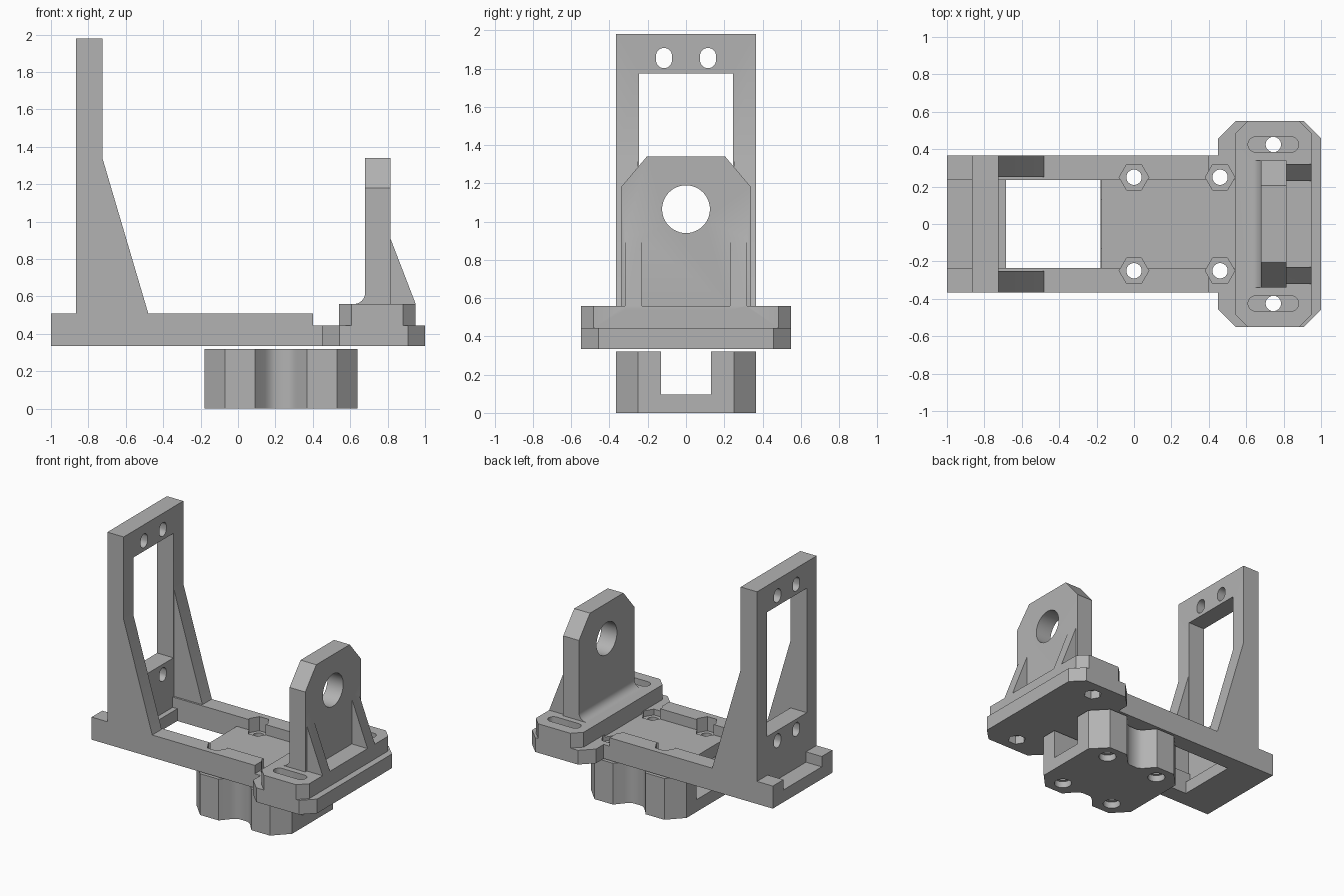
import bpy
import bmesh
from math import cos, sin, pi, radians

if "Cube" in bpy.data.objects:
    bpy.data.objects.remove(bpy.data.objects["Cube"], do_unlink=True)

grey = bpy.data.materials.new("plain_grey")
grey.use_nodes = True
grey.diffuse_color = (0.45, 0.45, 0.45, 1)
grey.node_tree.nodes["Principled BSDF"].inputs["Base Color"].default_value = grey.diffuse_color


def prism(name, pts, axis, lo, hi):
    """Extrude a 2D outline along an axis, from lo to hi."""
    place = {"X": lambda a, b, t: (t, a, b),
             "Y": lambda a, b, t: (a, t, b),
             "Z": lambda a, b, t: (a, b, t)}[axis]
    bm = bmesh.new()
    ends = [[bm.verts.new(place(a, b, t)) for a, b in pts] for t in (lo, hi)]
    bm.faces.new(ends[0])
    bm.faces.new(ends[1])
    n = len(pts)
    for i in range(n):
        j = (i + 1) % n
        bm.faces.new((ends[0][i], ends[0][j], ends[1][j], ends[1][i]))
    bmesh.ops.recalc_face_normals(bm, faces=bm.faces)
    mesh = bpy.data.meshes.new(name)
    bm.to_mesh(mesh)
    bm.free()
    mesh.materials.append(grey)
    obj = bpy.data.objects.new(name, mesh)
    bpy.context.collection.objects.link(obj)
    return obj


def rect(a0, a1, b0, b1):
    return [(a0, b0), (a1, b0), (a1, b1), (a0, b1)]


def ring(a, b, r, n=32):
    return [(a + r * cos(2 * pi * i / n), b + r * sin(2 * pi * i / n)) for i in range(n)]


def slot(a, b, half_a, half_b):
    """Rounded slot outline, long in either direction."""
    r = min(half_a, half_b)
    return [(a + p + (half_a - r if p > 0 else r - half_a),
             b + q + (half_b - r if q > 0 else r - half_b))
            for p, q in ((r * cos(t), r * sin(t))
                         for t in (2 * pi * (i + 0.5) / 32 for i in range(32)))]


def octagon(x0, x1, y, c):
    return [(x0, -y + c), (x0 + c, -y), (x1 - c, -y), (x1, -y + c),
            (x1, y - c), (x1 - c, y), (x0 + c, y), (x0, y - c)]


def combine(obj, tool, mode="DIFFERENCE"):
    mod = obj.modifiers.new("combine", "BOOLEAN")
    mod.operation, mod.solver, mod.object = mode, "EXACT", tool
    bpy.context.view_layer.objects.active = obj
    bpy.ops.object.modifier_apply(modifier=mod.name)
    bpy.data.objects.remove(tool, do_unlink=True)


def cut(obj, pts, axis, lo, hi):
    combine(obj, prism("cutter", pts, axis, lo, hi))


def add(obj, pts, axis, lo, hi):
    combine(obj, prism("piece", pts, axis, lo, hi), "UNION")


W, BOTTOM, FLOOR, SLAB, RAIL, DECK = 0.365, 0.335, 0.43, 0.445, 0.51, 0.56
SIDES = (-1, 1)
SCREWS = [(x, s * 0.25) for x in (0, 0.46) for s in SIDES]
SLOT_X, SLOT_Y = 0.745, 0.425

# Base frame: long tray with raised rails and a wide chamfered end
base = prism("base_frame", rect(-1, 0.6, -W, W), "Z", BOTTOM, SLAB)
add(base, octagon(0.45, 1, 0.55, 0.092), "Z", BOTTOM, SLAB)
add(base, rect(-1, 0.40, -W, W), "Z", SLAB - 0.03, RAIL)
cut(base, rect(-1.1, 0.54, -0.235, 0.235), "Z", FLOOR, 0.6)
cut(base, rect(-0.685, -0.175, -0.235, 0.235), "Z", 0.2, 0.6)
for x, y in SCREWS:
    cut(base, ring(x, y, 0.079, 6), "Z", 0.40, 0.6)
    cut(base, ring(x, y, 0.041), "Z", 0.2, 0.6)
for s in SIDES:
    cut(base, ring(SLOT_X, s * SLOT_Y, 0.065, 6), "Z", 0.2, 0.40)
    cut(base, ring(SLOT_X, s * SLOT_Y, 0.041), "Z", 0.2, 0.6)

# Tall open tower with two pairs of slotted holes
tower = prism("tower", [(-W, 1.98), (-W, RAIL), (-0.235, RAIL), (-0.235, FLOOR),
                        (0.235, FLOOR), (0.235, RAIL), (W, RAIL), (W, 1.98)],
              "X", -0.865, -0.725)
cut(tower, rect(-0.245, 0.245, 0.81, 1.775), "X", -1, -0.5)
for z in (0.73, 1.855):
    for s in SIDES:
        cut(tower, slot(s * 0.115, z, 0.042, 0.053), "X", -1, -0.5)
# Sloping side webs
for s in SIDES:
    y0, y1 = sorted((s * 0.25, s * W))
    add(tower, [(-0.725, RAIL), (-0.48, RAIL), (-0.725, 1.34)], "Y", y0, y1)

# Bearing bracket: chamfered deck, upright plate with bore, fillet and ribs
bracket = prism("bearing_bracket", octagon(0.54, 0.95, 0.55, 0.067), "Z", SLAB, DECK)
add(bracket, [(-0.34, DECK - 0.03), (0.34, DECK - 0.03), (0.34, 1.18), (0.205, 1.34),
              (-0.205, 1.34), (-0.34, 1.18)], "X", 0.68, 0.815)
R = 0.06
arc = [(0.68 - R + R * sin(t), DECK + R - R * cos(t)) for t in (pi / 16 * i for i in range(9))]
add(bracket, arc + [(0.70, DECK + R), (0.70, DECK - 0.02), (0.68 - R, DECK - 0.02)],
    "Y", -0.34, 0.34)
for s in SIDES:
    y0, y1 = sorted((s * 0.23, s * 0.32))
    add(bracket, [(0.80, DECK - 0.02), (0.95, DECK - 0.02), (0.95, DECK),
                  (0.815, 0.91), (0.80, 0.91)], "Y", y0, y1)
    cut(bracket, slot(SLOT_X, s * SLOT_Y, 0.135, 0.041), "Z", 0.50, 0.7)
    cut(bracket, ring(SLOT_X, s * SLOT_Y, 0.041), "Z", 0.4, 0.7)
cut(bracket, ring(0, 1.065, 0.125, 48), "X", 0.5, 1)

# Lower clamp block: waisted outline, channel and countersunk screw holes
edge = [(-0.18, 0.25), (-0.07, W), (0.09, W), (0.145, 0.30), (0.165, 0.28), (0.195, 0.265)]
half = edge + [(0.46 - x, y) for x, y in reversed(edge)]
block = prism("clamp_block", half + [(x, -y) for x, y in reversed(half)], "Z", 0, 0.32)
cut(block, rect(-0.13, 0.13, 0.095, 0.5), "X", -0.5, 1)
for x, y in SCREWS:
    cut(block, ring(x, y, 0.062), "Z", -0.1, 0.05)
    cut(block, ring(x, y, 0.041), "Z", -0.1, 0.5)

# Smooth the curved walls, keep the machined edges crisp
for obj in (base, tower, bracket, block):
    bpy.ops.object.select_all(action="DESELECT")
    obj.select_set(True)
    bpy.context.view_layer.objects.active = obj
    bpy.ops.object.shade_smooth_by_angle(angle=radians(28))
